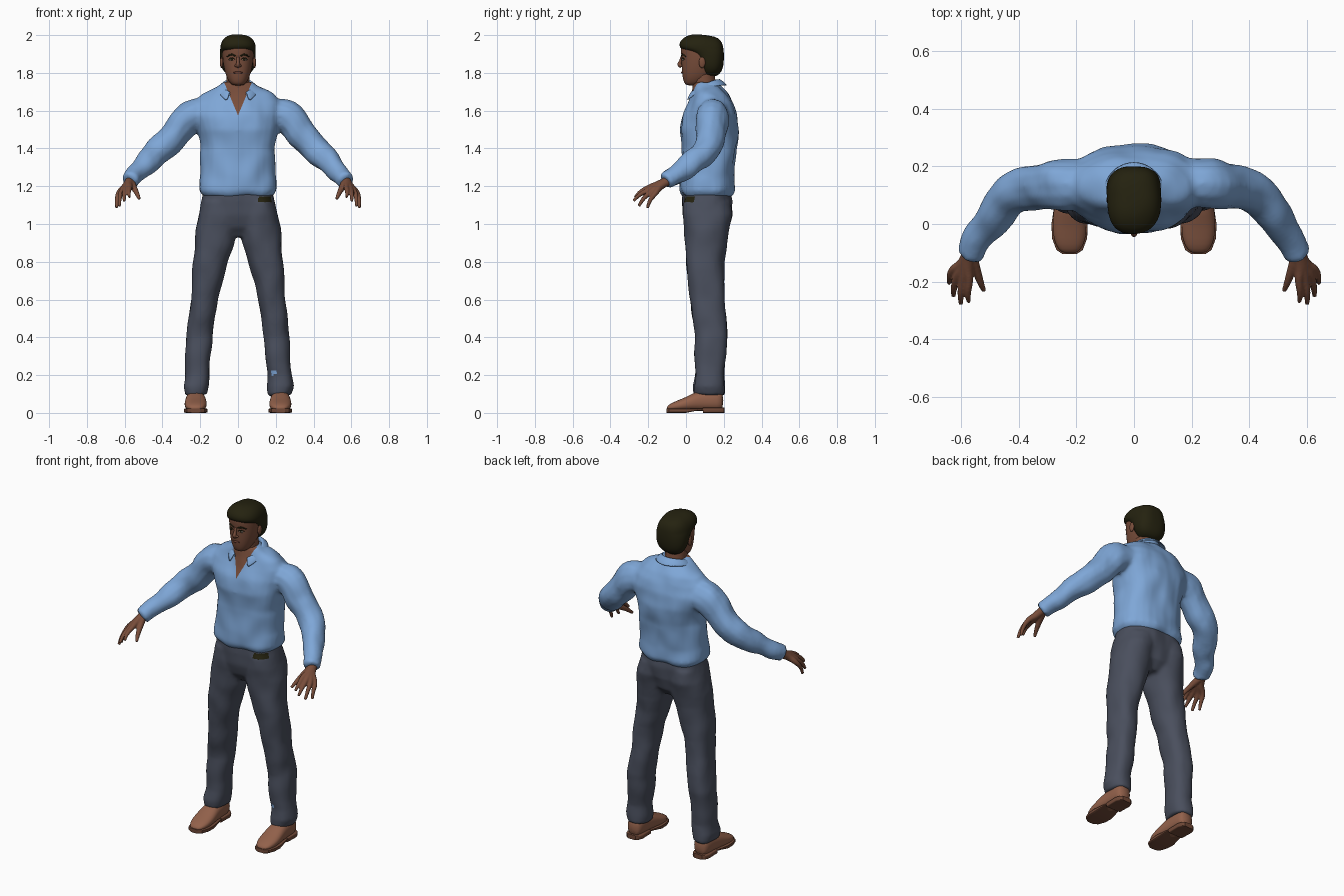
import bpy, bmesh, math
from mathutils import Vector, Matrix, noise
from mathutils.bvhtree import BVHTree

if "Cube" in bpy.data.objects:
    bpy.data.objects.remove(bpy.data.objects["Cube"])


def material(name, rgb):
    m = bpy.data.materials.new(name)
    m.use_nodes = True
    m.diffuse_color = (*rgb, 1)
    node = next(n for n in m.node_tree.nodes if n.type == 'BSDF_PRINCIPLED')
    node.inputs["Base Color"].default_value = (*rgb, 1)
    node.inputs["Roughness"].default_value = 0.8
    return m


SKIN = material("brown skin", (0.19, 0.075, 0.043))
LIPS = material("lips", (0.13, 0.045, 0.03))
HAIR = material("dark hair", (0.018, 0.016, 0.005))
WHITE = material("eye white", (0.4, 0.36, 0.32))
SHIRT = material("blue cloth", (0.21, 0.385, 0.68))
TROUSER = material("slate cloth", (0.068, 0.078, 0.11))
SHOE = material("tan leather", (0.29, 0.12, 0.07))
SOLE = material("brown sole", (0.16, 0.065, 0.038))


def loft(bm, rings, axis='Z', power=2.3, n=28):
    """Rings are (position, side_a, side_b, low, high) in the ring's plane."""
    loops = []
    for pos, xa, xb, lo, hi in rings:
        loop = []
        for i in range(n):
            c, s = math.cos(math.tau * i / n), math.sin(math.tau * i / n)
            u = (xa + xb) / 2 + (xb - xa) / 2 * math.copysign(abs(c) ** (2 / power), c)
            v = (lo + hi) / 2 + (hi - lo) / 2 * math.copysign(abs(s) ** (2 / power), s)
            loop.append(bm.verts.new((u, v, pos) if axis == 'Z' else (u, pos, v)))
        loops.append(loop)
    for a, b in zip(loops, loops[1:]):
        for i in range(n):
            bm.faces.new((a[i], a[(i + 1) % n], b[(i + 1) % n], b[i]))
    bm.faces.new(loops[0][::-1])
    bm.faces.new(loops[-1])


def centred(rings):
    return [(z, -w, w, lo, hi) for z, w, lo, hi in rings]


def tube(bm, points):
    """Smooth tapered tube through (x, y, z, radius) points."""
    cu = bpy.data.curves.new("path", 'CURVE')
    cu.dimensions, cu.bevel_depth, cu.use_fill_caps = '3D', 1, True
    cu.resolution_u, cu.bevel_resolution = 6, 4
    sp = cu.splines.new('BEZIER')
    sp.bezier_points.add(len(points) - 1)
    for bp, p in zip(sp.bezier_points, points):
        bp.co, bp.radius = p[:3], p[3]
        bp.handle_left_type = bp.handle_right_type = 'AUTO'
    ob = bpy.data.objects.new("path", cu)
    bpy.context.collection.objects.link(ob)
    me = bpy.data.meshes.new_from_object(ob.evaluated_get(bpy.context.evaluated_depsgraph_get()))
    bm.from_mesh(me)
    bmesh.ops.remove_doubles(bm, verts=bm.verts[:], dist=1e-5)
    bpy.data.objects.remove(ob)
    bpy.data.curves.remove(cu)
    bpy.data.meshes.remove(me)


def ball(bm, centre, size):
    bmesh.ops.create_uvsphere(bm, u_segments=16, v_segments=10, radius=1,
                              matrix=Matrix.Translation(centre) @ Matrix.Diagonal((*size, 1)))


def mirror(bm):
    geom = bmesh.ops.duplicate(bm, geom=bm.verts[:] + bm.edges[:] + bm.faces[:])["geom"]
    for v in geom:
        if isinstance(v, bmesh.types.BMVert):
            v.co.x *= -1


def finish(name, bm, mats, voxel=0, relax=0, subsurf=0, folds=0, thick=0):
    bmesh.ops.recalc_face_normals(bm, faces=bm.faces[:])
    me = bpy.data.meshes.new(name)
    bm.to_mesh(me)
    bm.free()
    ob = bpy.data.objects.new(name, me)
    bpy.context.collection.objects.link(ob)
    if voxel:
        r = ob.modifiers.new("merge", 'REMESH')
        r.mode, r.voxel_size = 'VOXEL', voxel
    if relax:
        s = ob.modifiers.new("relax", 'SMOOTH')
        s.factor, s.iterations = 0.5, relax
    if thick:
        ob.modifiers.new("thickness", 'SOLIDIFY').thickness = thick
    if subsurf:
        ob.modifiers.new("round", 'SUBSURF').levels = subsurf
    done = bpy.data.meshes.new_from_object(ob.evaluated_get(bpy.context.evaluated_depsgraph_get()))
    ob.modifiers.clear()
    ob.data = done
    done.name = name
    done.materials.clear()
    for m in mats:
        done.materials.append(m)
    # soft cloth folds
    if folds:
        moves = [v.normal * folds * noise.noise(Vector((v.co.x * 11, v.co.y * 11, v.co.z * 8)))
                 for v in done.vertices]
        for v, d in zip(done.vertices, moves):
            v.co += d
    for p in done.polygons:
        p.use_smooth = True
        p.material_index = 0
    return ob


# shirt: torso and sleeves merged
bm = bmesh.new()
tube(bm, [(.17, .14, 1.58, .085), (.255, .14, 1.565, .09), (.34, .13, 1.465, .079), (.42, .105, 1.385, .073),
          (.48, .035, 1.325, .064), (.54, -.045, 1.265, .054), (.572, -.105, 1.226, .045)])
mirror(bm)
loft(bm, centred([(1.145, .185, -.015, .24), (1.175, .206, -.032, .257), (1.25, .2, -.03, .257),
                  (1.4, .195, -.026, .267), (1.5, .215, -.034, .281), (1.58, .235, -.013, .272),
                  (1.64, .232, .014, .25), (1.685, .19, .03, .226), (1.72, .125, .036, .195),
                  (1.75, .08, .04, .168)]))
shirt = finish("shirt", bm, [SHIRT, SKIN], voxel=.011, relax=5, folds=.011)

# open neckline cut as a V
bm = bmesh.new()
bm.from_mesh(shirt.data)
for side in (-1, 1):
    near = [f for f in bm.faces if f.calc_center_median().y < .08 and f.calc_center_median().z > 1.54
            and abs(f.calc_center_median().x) < .12]
    geom = set(near) | {e for f in near for e in f.edges} | {v for f in near for v in f.verts}
    bmesh.ops.bisect_plane(bm, geom=list(geom), plane_co=(0, 0, 1.575), plane_no=(side, 0, -.42))
for f in bm.faces:
    c = f.calc_center_median()
    if c.y < .08 and abs(c.x) < (c.z - 1.575) * .42:
        f.material_index = 1
bm.to_mesh(shirt.data)
bm.free()

# folded collar, open at the front
bm = bmesh.new()
rows = []
for i in range(25):
    a = (i / 12 - 1) * 2.6
    u = (1 - math.cos(a)) / 2
    s, c = math.sin(a), math.cos(a)
    top, low = 1.77 - .075 * u ** 1.5, 1.735 - .105 * u ** 2.5
    rows.append([bm.verts.new(p) for p in (
        (.07 * s, .095 + .072 * c, top - .03), (.076 * s, .095 + .077 * c, top),
        (.086 * s, .097 + .088 * c, top - .004), (.112 * s, .1 + .12 * c, low))])
for a, b in zip(rows, rows[1:]):
    for j in range(3):
        bm.faces.new((a[j], a[j + 1], b[j + 1], b[j]))
finish("collar", bm, [SHIRT], thick=.008, subsurf=1)

# trousers: pelvis and legs merged
bm = bmesh.new()
loft(bm, [(.092, .162, .28, .045, .208), (.14, .156, .292, .04, .206), (.2, .154, .284, .05, .2),
          (.3, .146, .277, .05, .21), (.4, .134, .276, .05, .22), (.5, .123, .264, .035, .216),
          (.6, .108, .25, .02, .206), (.7, .083, .242, .01, .2), (.8, .053, .237, 0, .202),
          (.9, .018, .228, -.005, .212), (.97, .002, .222, -.01, .23), (1.05, .0, .208, -.015, .247),
          (1.12, .0, .19, -.01, .235)])
mirror(bm)
loft(bm, centred([(.93, .09, .04, .18), (.98, .2, .002, .222), (1.05, .208, -.015, .242),
                  (1.12, .196, -.02, .244), (1.17, .186, -.015, .236)]))
trousers = finish("trousers", bm, [TROUSER, HAIR, SHIRT], voxel=.01, relax=5, folds=.009)
for p in trousers.data.polygons:
    x, y, z = p.center
    if y < .045 and .11 < x < .2 and 1.112 < z < 1.145:
        p.material_index = 1  # belt tab
    elif p.normal.y < -.3 and .178 < x < .205 and .2 < z < .228:
        p.material_index = 2  # patch on the shin

# hands: metacarpals and fingers merged
bm = bmesh.new()
for knuckle, tip in (((.574, -.198, 1.193), (.575, -.27, 1.142)), ((.597, -.2, 1.18), (.602, -.278, 1.122)),
                     ((.617, -.185, 1.17), (.628, -.25, 1.095)), ((.631, -.162, 1.163), (.643, -.205, 1.085))):
    mid = Vector(knuckle).lerp(Vector(tip), .55) + Vector((.003, -.004, .005))
    tube(bm, [(.57, -.09, 1.232, .025), (*Vector((.578, -.125, 1.215)).lerp(Vector(knuckle), .3), .021),
              (*knuckle, .0145), (*mid, .011), (*tip, .008)])
tube(bm, [(.567, -.11, 1.218, .022), (.547, -.165, 1.185, .016), (.533, -.205, 1.157, .012),
          (.522, -.232, 1.133, .008)])
mirror(bm)
finish("hands", bm, [SKIN], voxel=.0045, relax=2)

# shoes with soles and heels
bm = bmesh.new()
loft(bm, [(y, .224 - w, .224 + w, lo, hi) for y, w, lo, hi in (
    (-.102, .018, .018, .03), (-.09, .04, .012, .046), (-.05, .057, .01, .064), (0, .06, .01, .083),
    (.05, .055, .01, .112), (.1, .05, .01, .122), (.17, .048, .01, .125), (.198, .036, .012, .115))], 'Y')
mirror(bm)
finish("shoes", bm, [SHOE], subsurf=1)
bm = bmesh.new()
for part in (((-.104, .025), (-.09, .046), (-.05, .061), (0, .063), (.06, .054), (.095, .046)),
             ((.09, .05), (.17, .052), (.195, .042), (.205, .028))):
    front = part[0][0] < 0
    loft(bm, [(y, .224 - w, .224 + w, .012 if y == .06 else .015 if y == .095 else 0,
               .024 if front else .028) for y, w in part], 'Y', power=7)
mirror(bm)
finish("soles", bm, [SOLE])
bpy.ops.object.select_all(action='DESELECT')
bpy.context.view_layer.objects.active = bpy.data.objects["soles"]
bpy.data.objects["soles"].select_set(True)
bpy.ops.object.shade_smooth_by_angle()

# neck and head
bm = bmesh.new()
tube(bm, [(0, .11, 1.62, .07), (0, .1, 1.7, .064), (0, .09, 1.8, .06)])
finish("neck", bm, [SKIN])
bm = bmesh.new()
loft(bm, centred([(1.733, .025, .005, .06), (1.745, .042, -.01, .09), (1.775, .06, -.018, .13),
                  (1.81, .071, -.022, .155), (1.85, .079, -.024, .178), (1.89, .083, -.024, .186),
                  (1.93, .083, -.03, .185), (1.96, .074, -.018, .17), (1.985, .04, .03, .13)]))
head = finish("head", bm, [SKIN], subsurf=2)
bm = bmesh.new()
bm.from_mesh(head.data)
tree = BVHTree.FromBMesh(bm)
bm.free()


def on_face(x, z, out=0):
    hit = tree.ray_cast(Vector((x, -1, z)), Vector((0, 1, 0)))[0]
    return Vector((x, hit.y - out, z))


# nose and ears
bm = bmesh.new()
tube(bm, [(*on_face(0, 1.89, -.004), .007), (*on_face(0, 1.86, .006), .009), (*on_face(0, 1.843, .012), .011),
          (*on_face(0, 1.832, .002), .009)])
for side in (-1, 1):
    ball(bm, on_face(side * .011, 1.838, .003), (.009, .009, .007))
    ball(bm, (side * .087, .085, 1.855), (.009, .018, .03))
finish("nose_and_ears", bm, [SKIN], voxel=.003, relax=3)

# lips
bm = bmesh.new()
tube(bm, [(*on_face(x, 1.802 - abs(x) * .05), r) for x, r in ((-.025, .002), (-.01, .006), (.01, .006), (.025, .002))])
finish("lips", bm, [LIPS])

# eyes and brows
bm = bmesh.new()
ball(bm, on_face(.033, 1.87), (.013, .004, .0055))
mirror(bm)
finish("eyes", bm, [WHITE])
bm = bmesh.new()
ball(bm, on_face(.033, 1.871, .002), (.0065, .004, .0055))
tube(bm, [(*on_face(x, z), r) for x, z, r in ((.017, 1.872, .002), (.033, 1.879, .003), (.05, 1.871, .002))])
tube(bm, [(*on_face(x, z), r) for x, z, r in ((.012, 1.889, .004), (.035, 1.897, .005), (.058, 1.886, .003))])
mirror(bm)
finish("irises_and_brows", bm, [HAIR])

# hair cap with sideburns
bm = bmesh.new()
loft(bm, centred([(1.78, .05, .09, .165), (1.81, .078, .085, .188), (1.84, .09, .065, .197),
                  (1.88, .094, .05, .202), (1.91, .096, .02, .203), (1.924, .096, -.028, .202),
                  (1.945, .096, -.039, .2), (1.975, .084, -.03, .186), (1.995, .058, .0, .155),
                  (2.002, .025, .04, .11)]), power=2.4)
finish("hair", bm, [HAIR], subsurf=1, folds=.006)
